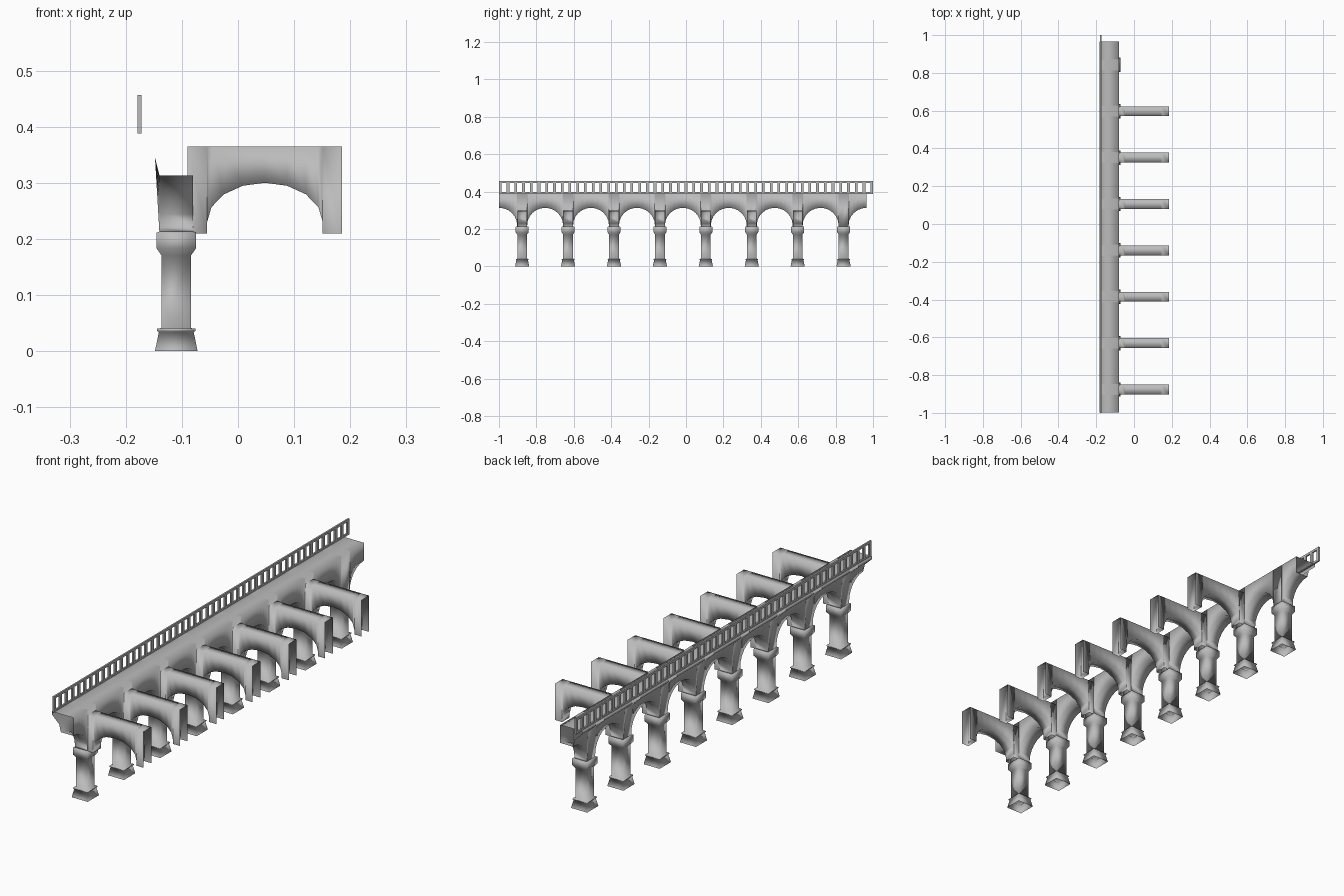
import bpy, bmesh, math
from mathutils import Vector

cube = bpy.data.objects.get("Cube")
if cube:
    bpy.data.objects.remove(cube, do_unlink=True)

# Single stone colour
stone = bpy.data.materials.new("grey_stone")
stone.use_nodes = True
GREY = (0.5, 0.5, 0.5, 1)
stone.diffuse_color = GREY
stone.node_tree.nodes["Principled BSDF"].inputs["Base Color"].default_value = GREY

PITCH, FIRST, COUNT = 0.2455, -0.876, 8
SPRING = 0.21
CENTRES = [FIRST + PITCH * i for i in range(COUNT)]
START = -1.0
END = CENTRES[-1] + PITCH / 2


def finish(name, bm, smooth=True):
    mesh = bpy.data.meshes.new(name)
    bm.to_mesh(mesh)
    bm.free()
    obj = bpy.data.objects.new(name, mesh)
    bpy.context.collection.objects.link(obj)
    mesh.materials.append(stone)
    for poly in mesh.polygons:
        poly.use_smooth = smooth
    return obj


def loft(bm, rings, skip=()):
    """Join closed rings with quads, leaving both ends open."""
    loops = [[bm.verts.new(p) for p in ring] for ring in rings]
    n = len(loops[0])
    for a, b in zip(loops, loops[1:]):
        for k in range(n):
            m = (k + 1) % n
            bm.faces.new((a[k], a[m], b[m], b[k]))
    bmesh.ops.recalc_face_normals(bm, faces=bm.faces)
    return loops


def box(bm, low, high):
    made = bmesh.ops.create_cube(bm, size=1)["verts"]
    low, high = Vector(low), Vector(high)
    for v in made:
        v.co = (low + high) / 2 + Vector(c * s for c, s in zip(v.co, high - low))


def arch(centre, half, base, rise, steps):
    """Points along an elliptical arch, from low to high coordinate."""
    for i in range(steps + 1):
        a = math.pi * (1 - i / steps)
        yield centre + half * math.cos(a), base + rise * math.sin(a)


# Arcade wall: hollow section whose underside follows the arches
HALF_ARCH = PITCH / 2 - 0.027
stations = []
for i in range(COUNT + 1):
    middle = FIRST + PITCH * (i - 0.5)
    points = list(arch(middle, HALF_ARCH, 0.22, 0.093, 12))
    points = [(points[0][0], SPRING)] + points + [(points[-1][0], SPRING)]
    if i == 0:
        points = points[7:]
    elif i == COUNT:
        points = points[:8]
    stations += points


def wall_section(y, z):
    return [(-0.08, y, z), (-0.08, y, 0.39), (-0.183, y, 0.39),
            (-0.183, y, 0.378), (-0.148, y, 0.345), (-0.14, y, z)]


bm = bmesh.new()
loft(bm, [wall_section(y, z) for y, z in stations])
finish("arcade_wall", bm)

# Columns: square rings from foot to capital, as (height, half width)
PROFILE = [(0, 0.038), (0.034, 0.031), (0.036, 0.034), (0.04, 0.034),
           (0.041, 0.026), (0.17, 0.026), (0.183, 0.035), (0.211, 0.035),
           (0.213, 0.03)]
CORNERS = [(-1, -1), (1, -1), (1, 1), (-1, 1)]
for i, y in enumerate(CENTRES):
    bm = bmesh.new()
    loft(bm, [[(-0.11 + sx * w, y + sy * w, z) for sx, sy in CORNERS]
              for z, w in PROFILE])
    finish(f"column_{i + 1}", bm)

# Cross arches: open-ended hollow arms reaching out from the wall
ARM_HALF, ARM_TOP = 0.026, 0.365
curve = list(arch(0.048, 0.103, 0.23, 0.07, 8))
curve = [(-0.09, SPRING), (curve[0][0], SPRING)] + curve
curve += [(curve[-1][0], SPRING), (0.185, SPRING)]
for i, y in enumerate(CENTRES[:-1]):
    bm = bmesh.new()
    loft(bm, [[(x, y - ARM_HALF, z), (x, y + ARM_HALF, z),
               (x, y + ARM_HALF, ARM_TOP), (x, y - ARM_HALF, ARM_TOP)]
              for x, z in curve])
    # the feet are open underneath
    feet = [f for f in bm.faces if all(v.co.z < SPRING + 0.001 for v in f.verts)]
    bmesh.ops.delete(bm, geom=feet, context="FACES")
    finish(f"cross_arch_{i + 1}", bm)

# Railing along the outer edge of the deck
X0, X1, POSTS = -0.179, -0.172, 48
bm = bmesh.new()
box(bm, (X0, -1, 0.388), (X1, 1, 0.397))
box(bm, (X0, -1, 0.446), (X1, 1, 0.456))
for i in range(POSTS + 1):
    y = -0.993 + 1.986 * i / POSTS
    box(bm, (X0, y - 0.007, 0.397), (X1, y + 0.007, 0.446))
finish("railing", bm, smooth=False)
